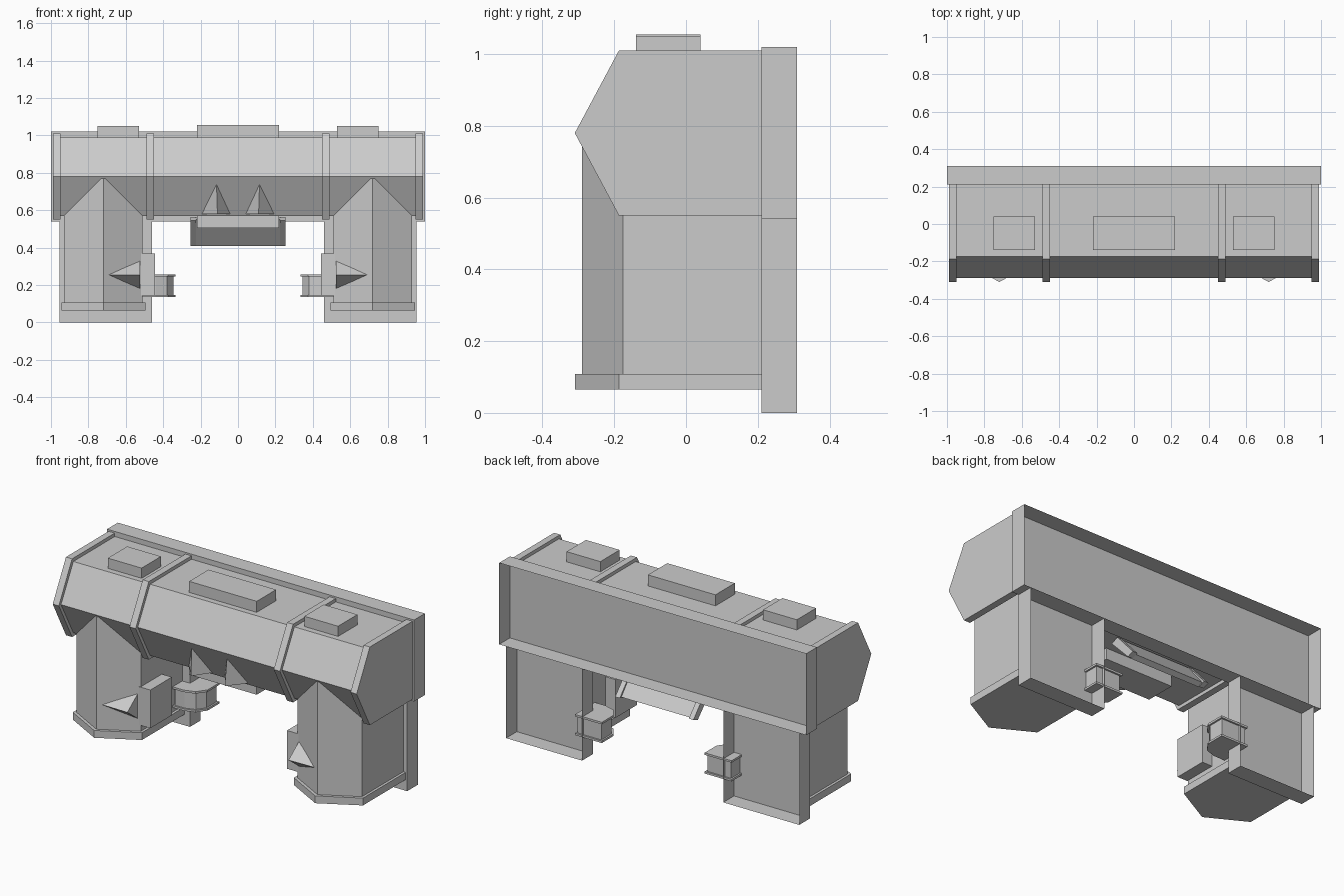
import bpy, bmesh
from mathutils import Vector

if "Cube" in bpy.data.objects:
    bpy.data.objects.remove(bpy.data.objects["Cube"])


def finish(name, bm):
    bmesh.ops.recalc_face_normals(bm, faces=bm.faces[:])
    me = bpy.data.meshes.new(name)
    bm.to_mesh(me)
    bm.free()
    ob = bpy.data.objects.new(name, me)
    bpy.context.collection.objects.link(ob)
    return ob


def prism(name, pts, a, b, axis):
    """Extrude a profile from a to b: axis 'X' takes (y, z) points, 'Z' takes (x, y)."""
    bm = bmesh.new()
    put = (lambda p: (a, p[0], p[1])) if axis == 'X' else (lambda p: (p[0], p[1], a))
    face = bm.faces.new([bm.verts.new(put(p)) for p in pts])
    new = bmesh.ops.extrude_face_region(bm, geom=[face])['geom']
    shift = Vector((b - a, 0, 0)) if axis == 'X' else Vector((0, 0, b - a))
    bmesh.ops.translate(bm, vec=shift, verts=[v for v in new if isinstance(v, bmesh.types.BMVert)])
    return finish(name, bm)


def box(name, lo, hi, open_back=False):
    bm = bmesh.new()
    bmesh.ops.create_cube(bm, size=1)
    lo, hi = Vector(lo), Vector(hi)
    for v in bm.verts:
        v.co = Vector([(lo[i] + hi[i]) / 2 + v.co[i] * (hi[i] - lo[i]) for i in range(3)])
    if open_back:
        back = [f for f in bm.faces if f.calc_center_median().y > hi.y - 1e-4]
        bmesh.ops.delete(bm, geom=back, context='FACES')
    return finish(name, bm)


def spike(name, tip, base):
    bm = bmesh.new()
    t = bm.verts.new(tip)
    a, b, c = [bm.verts.new(p) for p in base]
    for f in ((t, a, b), (t, b, c), (t, c, a), (a, c, b)):
        bm.faces.new(f)
    return finish(name, bm)


def mx(s, pts):
    return [(s * p[0],) + tuple(p[1:]) for p in pts]


def sbox(name, s, lo, hi, open_back=False):
    xs = sorted((s * lo[0], s * hi[0]))
    return box(name, (xs[0], lo[1], lo[2]), (xs[1], hi[1], hi[2]), open_back)


# Crossbeam, its open-backed rear tray and the central block through it
beam = [(.21, .99), (-.175, .99), (-.29, .78), (-.175, .57), (.21, .57)]
rib = [(.21, 1.01), (-.187, 1.01), (-.31, .78), (-.187, .55), (.21, .55)]
prism("crossbeam", beam, -.98, .98, 'X')
box("beam_rear_tray", (-1, .21, .54), (1, .31, 1.02), True)
box("centre_block", (-.22, -.14, .505), (.22, .04, 1.055))

# Tilted plate slung under the rear of the beam, with end caps
prism("tilted_plate", [(.28, .425), (.25, .41), (.13, .55), (.17, .56)], -.225, .225, 'X')

leg = [(.93, .21), (.93, -.175), (.72, -.29), (.51, -.175), (.51, .21)]
foot = [(.945, .21), (.945, -.187), (.72, -.31), (.495, -.187), (.495, .21)]
clamp = [(.5, .13), (.44, .13), (.38, .15), (.345, .2), (.345, .295), (.5, .295)]
flange = [(.51, .12), (.44, .12), (.375, .14), (.335, .195), (.335, .305), (.51, .305)]

for s, side in ((-1, "left"), (1, "right")):
    # Ribs, roof block and plate caps
    for i, x in enumerate((.97, .47)):
        prism(f"{side}_rib_{i}", rib, s * x - .02, s * x + .02, 'X')
    sbox(side + "_roof_block", s, (.53, -.14, .9), (.75, .04, 1.05))
    prism(side + "_plate_cap", [(.295, .425), (.255, .41), (.125, .545), (.17, .565)],
          s * .225, s * .255, 'X')

    # Leg, foot rim and open-backed leg tray
    prism(side + "_leg", mx(s, leg), .07, .77, 'Z')
    prism(side + "_foot_rim", mx(s, foot), .065, .108, 'Z')
    sbox(side + "_leg_tray", s, (.46, .21, 0), (.955, .31, .54), True)

    # Inner pad and flanged clamp
    sbox(side + "_inner_pad", s, (.445, -.18, .145), (.52, .02, .37))
    prism(side + "_clamp", mx(s, clamp), .145, .25, 'Z')
    for i, z in enumerate((.135, .245)):
        prism(f"{side}_clamp_flange_{i}", mx(s, flange), z, z + .012, 'Z')

    # Spikes on the leg and under the beam
    spike(side + "_leg_spike", (s * .69, -.277, .255),
          mx(s, [(.525, -.18, .33), (.525, -.28, .255), (.525, -.18, .18)]))
    spike(side + "_beam_spike", (s * .115, -.267, .738),
          mx(s, [(.195, -.178, .58), (.11, -.28, .58), (.04, -.178, .58)]))
